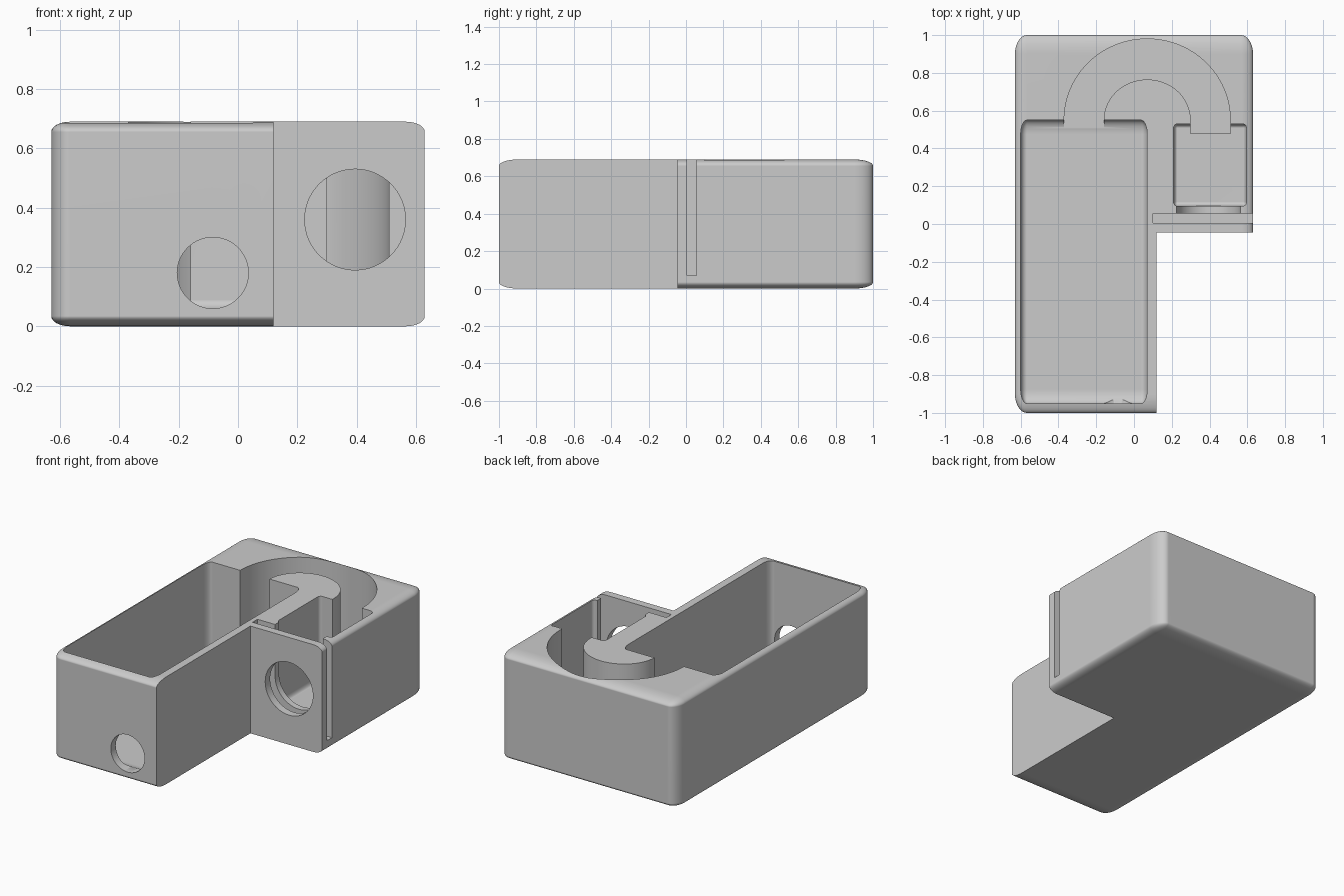
import bpy, bmesh, math
from mathutils import Vector

cube = bpy.data.objects.get("Cube")
if cube:
    bpy.data.objects.remove(cube, do_unlink=True)

grey = bpy.data.materials.new("light_grey")
grey.use_nodes = True
colour = (0.6, 0.6, 0.6, 1)
grey.diffuse_color = colour
grey.node_tree.nodes["Principled BSDF"].inputs["Base Color"].default_value = colour


def finish(bm, name):
    bmesh.ops.recalc_face_normals(bm, faces=bm.faces)
    mesh = bpy.data.meshes.new(name)
    bm.to_mesh(mesh)
    bm.free()
    mesh.materials.append(grey)
    obj = bpy.data.objects.new(name, mesh)
    bpy.context.collection.objects.link(obj)
    return obj


def box(name, low, high, rounding=0.0):
    """Box between two corners; rounding is a share of each side."""
    low, high = Vector(low), Vector(high)
    bm = bmesh.new()
    bmesh.ops.create_cube(bm, size=1)
    if rounding:
        bmesh.ops.bevel(bm, geom=bm.edges[:], offset=rounding, segments=8,
                        profile=0.5, affect='EDGES')
    bmesh.ops.scale(bm, vec=high - low, verts=bm.verts)
    bmesh.ops.translate(bm, vec=(low + high) / 2, verts=bm.verts)
    return finish(bm, name)


def prism(name, points, start, end, axis):
    """Extrude a flat outline along y or z."""
    bm = bmesh.new()
    place = (lambda p, d: (p[0], d, p[1])) if axis == 'y' else (lambda p, d: (p[0], p[1], d))
    face = bm.faces.new([bm.verts.new(place(p, start)) for p in points])
    extruded = bmesh.ops.extrude_face_region(bm, geom=[face])["geom"]
    offset = Vector(place((0, 0), end - start))
    bmesh.ops.translate(bm, vec=offset, verts=[v for v in extruded if isinstance(v, bmesh.types.BMVert)])
    return finish(bm, name)


def arc(cx, cy, rx, ry, start, end, steps):
    return [(cx + rx * math.cos(math.radians(start + (end - start) * i / steps)),
             cy + ry * math.sin(math.radians(start + (end - start) * i / steps)))
            for i in range(steps + 1)]


# Rounded outer block
body = box("housing", (-0.63, -1, 0), (0.63, 1, 0.69), 0.05)

# Half-ring passage with short straight ends
passage = ([(0.51, 0.48)] + arc(0.07, 0.55, 0.44, 0.43, 0, 180, 48) + [(-0.37, 0.48), (-0.16, 0.48)]
           + arc(0.07, 0.55, 0.23, 0.215, 180, 0, 48) + [(0.30, 0.48)])
# Open-topped cradle behind the slot
cradle = arc(0.395, 0.36, 0.17, 0.17, 180, 360, 32) + [(0.565, 0.9), (0.225, 0.9)]

cutters = [
    box("corner_cut", (0.12, -1.5, -0.5), (1, -0.045, 1.5)),
    box("long_pocket", (-0.60, -0.95, 0.05), (0.07, 0.55, 0.85), 0.05),
    box("small_pocket", (0.21, 0.095, 0.15), (0.595, 0.53, 0.85), 0.05),
    prism("curved_passage", passage, 0.055, 0.95, 'z'),
    box("plate_slot", (0.10, 0.005, 0.07), (0.8, 0.055, 0.95)),
    prism("cradle_cut", cradle, 0.03, 0.13, 'y'),
    prism("large_bore", arc(0.395, 0.36, 0.17, 0.17, 0, 360, 64)[:-1], -0.1, 0.04, 'y'),
    prism("cable_hole", arc(-0.085, 0.18, 0.12, 0.12, 0, 360, 64)[:-1], -1.1, -0.85, 'y'),
]

# Carve each void in turn
for cutter in cutters:
    mod = body.modifiers.new(cutter.name, 'BOOLEAN')
    mod.operation = 'DIFFERENCE'
    mod.solver = 'EXACT'
    mod.object = cutter
    cutter.hide_render = True
bpy.context.view_layer.update()
evaluated = body.evaluated_get(bpy.context.evaluated_depsgraph_get())
carved = bpy.data.meshes.new_from_object(evaluated)
body.modifiers.clear()
body.data = carved
carved.materials.clear()
carved.materials.append(grey)
for cutter in cutters:
    bpy.data.objects.remove(cutter, do_unlink=True)

# Smooth fillets, crisp cut edges
bpy.ops.object.select_all(action='DESELECT')
body.select_set(True)
bpy.context.view_layer.objects.active = body
bpy.ops.object.shade_smooth_by_angle(angle=math.radians(30))
normals = body.modifiers.new("flat_panels", 'WEIGHTED_NORMAL')
normals.keep_sharp = True
